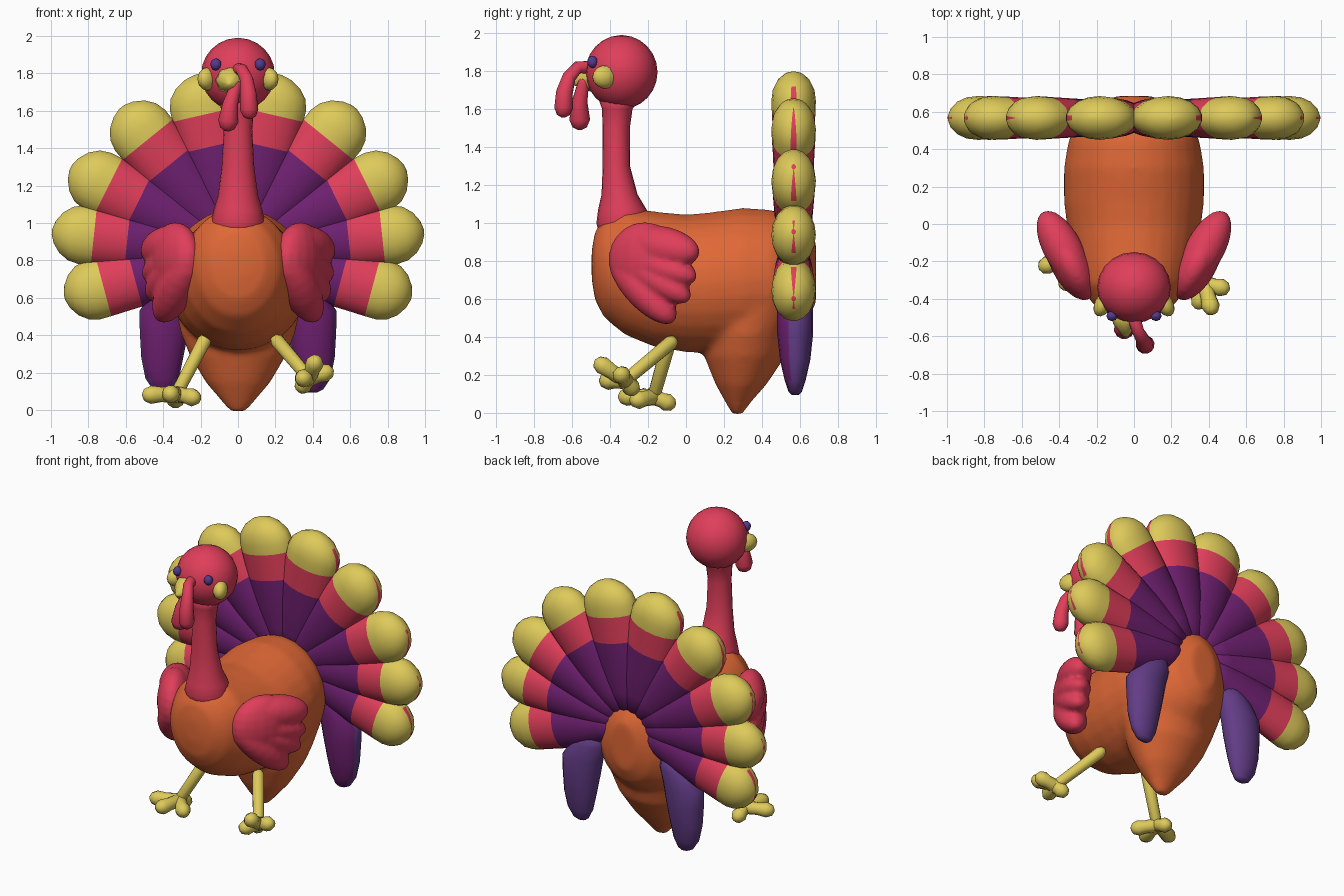
import bpy, bmesh, math
from mathutils import Vector as V

if "Cube" in bpy.data.objects:
    bpy.data.objects.remove(bpy.data.objects["Cube"])


def material(name, rgb):
    m = bpy.data.materials.new(name)
    lin = [(c / 255 / 12.92) if c < 11 else ((c / 255 + 0.055) / 1.055) ** 2.4 for c in rgb]
    m.diffuse_color = (*lin, 1)
    m.use_nodes = True
    m.node_tree.nodes["Principled BSDF"].inputs["Base Color"].default_value = m.diffuse_color
    return m


RED = material("rose_red", (224, 62, 90))
ORANGE = material("orange", (224, 104, 54))
YELLOW = material("yellow", (222, 202, 90))
PURPLE = material("plum", (110, 32, 112))
VIOLET = material("violet", (98, 60, 134))
INDIGO = material("indigo", (84, 58, 142))


def loft(bm, rings, angles=20):
    """Skin rings of (centre, axis a, axis b); angles is a count or a list of degrees."""
    if isinstance(angles, int):
        angles = [360 * i / angles for i in range(angles)]
    loops = []
    for c, a, b in rings:
        loops.append([bm.verts.new(c + a * math.cos(math.radians(t)) + b * math.sin(math.radians(t)))
                      for t in angles])
    n = len(angles)
    for p, q in zip(loops, loops[1:]):
        for i in range(n):
            bm.faces.new((p[i], p[(i + 1) % n], q[(i + 1) % n], q[i]))
    bm.faces.new(loops[0][::-1])
    bm.faces.new(loops[-1])


def ball(bm, c, a, b, d, n=18, m=11):
    """Ellipsoid with half-axis vectors a, b and d (d is the pole axis)."""
    ts = [0.04 + (math.pi - 0.08) * i / m for i in range(m + 1)]
    loft(bm, [(V(c) - V(d) * math.cos(t), V(a) * math.sin(t), V(b) * math.sin(t)) for t in ts], n)


def tube(bm, pts, radii, n=12):
    """Round-ended tube along a path."""
    pts = [V(p) for p in pts]
    rings = []
    for i, p in enumerate(pts):
        d = (pts[min(i + 1, len(pts) - 1)] - pts[max(i - 1, 0)]).normalized()
        a = d.cross(V((0.3, 1, 0.1))).normalized()
        b = d.cross(a)
        r = radii[i]
        steps = [(0, 1)]
        if i == 0:
            steps = [(-0.97, 0.2), (-0.7, 0.7), (0, 1)]
        elif i == len(pts) - 1:
            steps = [(0, 1), (0.7, 0.7), (0.97, 0.2)]
        rings += [(p + d * r * h, a * r * w, b * r * w) for h, w in steps]
    loft(bm, rings, n)


def finish(bm, name, mats, rule=None, remesh=0, smooth=4):
    bmesh.ops.recalc_face_normals(bm, faces=bm.faces)
    bm.normal_update()
    for f in bm.faces:
        f.smooth = True
        if rule:
            f.material_index = rule(f)
    me = bpy.data.meshes.new(name)
    bm.to_mesh(me)
    bm.free()
    for m in mats:
        me.materials.append(m)
    ob = bpy.data.objects.new(name, me)
    bpy.context.collection.objects.link(ob)
    if remesh:
        r = ob.modifiers.new("blend", 'REMESH')
        r.mode, r.voxel_size, r.use_smooth_shade = 'VOXEL', remesh, True
        s = ob.modifiers.new("soften", 'SMOOTH')
        s.factor, s.iterations = 0.5, smooth
    return ob


X, Y, Z = V((1, 0, 0)), V((0, 1, 0)), V((0, 0, 1))

# Body: barrel along y, blended with the pointed rump underneath
bm = bmesh.new()
body = [(-.497, .86, .70, .06), (-.478, .96, .59, .15), (-.43, 1.03, .50, .22), (-.32, 1.085, .41, .29),
        (-.16, 1.06, .345, .335), (0, 1.045, .32, .36), (.12, 1.055, .315, .375), (.3, 1.08, .32, .375),
        (.45, 1.07, .34, .35), (.56, 1.03, .40, .285), (.64, .98, .48, .19), (.685, .9, .58, .09)]
loft(bm, [(V((0, y, (t + b) / 2)), X * w, Z * (t - b) / 2) for y, t, b, w in body], 28)
rump = [(.88, .40, .18, .2), (.75, .40, .32, .25), (.56, .365, .335, .28), (.42, .325, .31, .235),
        (.3, .31, .262, .215), (.15, .29, .175, .135), (.06, .275, .10, .07), (-.01, .27, .04, .025)]
loft(bm, [(V((0, y, z)), X * rx, Y * ry) for z, y, rx, ry in rump], 24)
finish(bm, "body", [ORANGE], remesh=.02, smooth=7)

# Neck
bm = bmesh.new()
neck = [(.93, -.335, .13, .12), (1.0, -.335, .145, .137), (1.07, -.335, .13, .128), (1.15, -.35, .107, .095),
        (1.3, -.367, .087, .072), (1.5, -.368, .076, .072), (1.6, -.362, .085, .08), (1.68, -.35, .12, .12)]
loft(bm, [(V((0, y, z)), X * rx, Y * ry) for z, y, rx, ry in neck])
finish(bm, "neck", [RED])

# Head
bm = bmesh.new()
ball(bm, (0, -.34, 1.795), X * .197, Y * .19, Z * .195, 20, 12)
finish(bm, "head", [RED])

# Snood over the beak and the wattle beside it
bm = bmesh.new()
tube(bm, [(0, -.50, 1.82), (.02, -.57, 1.82), (.045, -.615, 1.77), (.055, -.64, 1.69), (.06, -.645, 1.605)],
     [.035, .033, .036, .045, .05])
finish(bm, "snood", [RED])
bm = bmesh.new()
tube(bm, [(-.01, -.54, 1.74), (-.04, -.56, 1.64), (-.052, -.56, 1.545)], [.03, .042, .056])
finish(bm, "wattle", [RED])

# Beak
bm = bmesh.new()
loft(bm, [(V((-.035, -.47, 1.765)), X * .09, Z * .08), (V((-.045, -.535, 1.765)), X * .066, Z * .064),
          (V((-.045, -.605, 1.745)), X * .012, Z * .012)], 8)
finish(bm, "beak", [YELLOW])

# Fan feathers: banded plum, red and yellow, with a thin red seam on the outer tips
def fan_feather(s, deg, length, wide):
    bm = bmesh.new()
    d = V((s * math.sin(math.radians(deg)), 0, math.cos(math.radians(deg))))
    w = d.cross(Y)
    hub = V((0, .567, .85))
    prof = [(.08, .06, .07), (.25, .11, .09), (.42, .14, .1), (.595, .155, .107), (.68, .158, .11),
            (.775, .162, .115), (.84, .163, .117), (.9, .148, .11), (.95, .112, .087), (.985, .062, .05),
            (1.0, .015, .012)]
    angles = sorted([q + o for q in (0, 180) for o in (-8, 8, 28, 50, 70, 90, 110, 130, 152)])
    loft(bm, [(hub + d * r * length, w * a * wide, Y * b) for r, a, b in prof], angles)

    def rule(f):
        c = f.calc_center_median()
        r = (c - hub).dot(d) / length
        if r < .595:
            return 0
        seam = abs(c.y - hub.y) < .006 and f.normal.x * s > .75
        return 1 if r < .775 or seam else 2
    finish(bm, "fan_feather", [PURPLE, RED, YELLOW], rule)


for s in (-1, 1):
    for deg, length, wide in [(13, .97, 1.15), (39, .99, 1.07), (63.5, 1.0, 1.04), (84, 1.0, .98), (105, .96, 1.0)]:
        fan_feather(s, deg, length, wide)

    # Lower tail feather: plum in front, violet behind
    bm = bmesh.new()
    tail = [(.72, .29, .06, .06), (.64, .335, .12, .085), (.53, .385, .142, .095), (.42, .395, .13, .095),
            (.28, .405, .112, .08), (.17, .405, .09, .055), (.11, .40, .055, .035), (.095, .395, .03, .02)]
    loft(bm, [(V((s * x, .575, z)), X * a, Y * b) for z, x, a, b in tail], 16)
    finish(bm, "lower_tail_feather", [PURPLE, VIOLET], lambda f: int(f.calc_center_median().y > .55))

    # Wing: rounded shoulder with four feather lobes
    bm = bmesh.new()
    u, n = V((.475 * s, .88, 0)), V((.88 * s, -.475, 0))
    wc = V((.36 * s, -.17, 0))
    ball(bm, wc + u * -.055 + Z * .805, u * .21, n * .108, Z * .2)
    for (y0, z0), (y1, z1), w in [((-.32, .91), (.06, .84), .11), ((-.34, .85), (.045, .71), .09),
                                  ((-.35, .84), (.012, .60), .09), ((-.38, .82), (-.07, .485), .1)]:
        a = wc + u * ((y0 + .17) / .88) + Z * z0
        b = wc + u * ((y1 + .17) / .88) + Z * z1
        h = (b - a) / 2
        ball(bm, (a + b) / 2, h.cross(n).normalized() * w, n * .105, h * 1.03)
    finish(bm, "wing", [RED], remesh=.015, smooth=3)

    # Cheek patch and eye
    bm = bmesh.new()
    ball(bm, (s * .162, -.425, 1.77), V((s * .035, -.066, 0)), Z * .062, V((s * .042, .02, 0)), 14, 8)
    finish(bm, "cheek", [YELLOW])
    bm = bmesh.new()
    ball(bm, (s * .118, -.492, 1.848), X * .03, Y * .028, Z * .032, 8, 6)
    finish(bm, "eye", [INDIGO])

# Legs and feet, the right one lifted in a step
for side, hip, ankle, toes in [
    ("left", (-.18, -.09, .37), (-.33, -.17, .085),
     [(-.465, -.22, .082), (-.36, -.31, .085), (-.245, -.25, .068), (-.335, -.10, .055)]),
    ("right", (.21, -.08, .37), (.38, -.32, .17),
     [(.41, -.44, .25), (.465, -.34, .2), (.35, -.41, .17), (.35, -.29, .135)])]:
    bm = bmesh.new()
    tube(bm, [hip, ankle], [.038, .034])
    finish(bm, side + "_leg", [YELLOW])
    bm = bmesh.new()
    for t in toes:
        tube(bm, [ankle, V(ankle).lerp(V(t), .6), t], [.045, .041, .049], 10)
    finish(bm, side + "_foot", [YELLOW])
